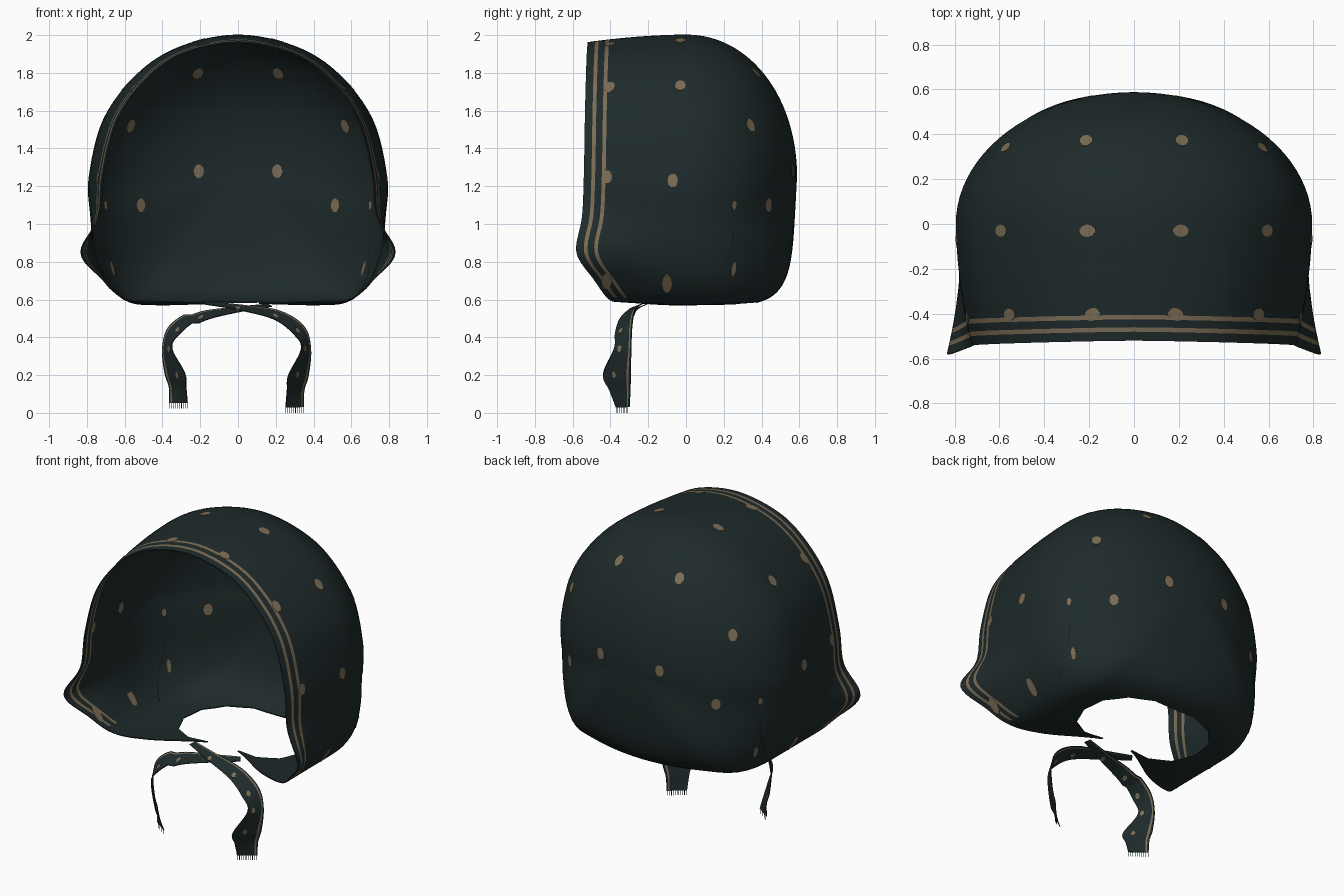
import bpy, math
from mathutils import Vector
from mathutils.bvhtree import BVHTree

if "Cube" in bpy.data.objects:
    bpy.data.objects.remove(bpy.data.objects["Cube"])


def material(name, rgb):
    m = bpy.data.materials.new(name)
    m.use_nodes = True
    m.diffuse_color = (*rgb, 1)
    b = m.node_tree.nodes["Principled BSDF"]
    b.inputs["Base Color"].default_value = (*rgb, 1)
    b.inputs["Roughness"].default_value = 0.9
    return m


CLOTH = material("dark teal cloth", (0.0135, 0.0235, 0.024))
TAN = material("tan print", (0.2, 0.152, 0.09))
SEAM = material("dark seam", (0.006, 0.01, 0.011))


def make(name, verts, faces, mats, rule=None):
    me = bpy.data.meshes.new(name)
    me.from_pydata(verts, [], faces)
    for m in mats:
        me.materials.append(m)
    if rule:
        for p in me.polygons:
            p.material_index = rule(p.index)
    ob = bpy.data.objects.new(name, me)
    bpy.context.collection.objects.link(ob)
    return ob


def activate(ob):
    bpy.ops.object.select_all(action="DESELECT")
    ob.select_set(True)
    bpy.context.view_layer.objects.active = ob


def smooth(ob):
    activate(ob)
    bpy.ops.object.shade_smooth_by_angle(angle=math.radians(40))


def solidify(ob, thickness):
    mod = ob.modifiers.new("thickness", "SOLIDIFY")
    mod.thickness, mod.offset = thickness, 0
    activate(ob)
    bpy.ops.object.modifier_apply(modifier=mod.name)


def spline(points, steps, closed=False):
    """Smooth curve through the points."""
    p = [Vector(q) for q in points]
    if closed:
        p = p[-1:] + p + p[:2]
    else:
        p = [2 * p[0] - p[1]] + p + [2 * p[-1] - p[-2]]
    out = []
    for a, b, c, d in zip(p, p[1:], p[2:], p[3:]):
        for i in range(steps):
            t = i / steps
            out.append(b + 0.5 * t * (c - a + t * (2 * a - 5 * b + 4 * c - d
                                                   + t * (3 * (b - c) + d - a))))
    return out if closed else out + [p[-2]]


# Half outlines from crown to under the chin: face rim, and widest body section
rim_half = [(0, -.52, 1.96), (.295, -.525, 1.9), (.49, -.53, 1.76), (.635, -.535, 1.555),
            (.71, -.54, 1.27), (.735, -.55, 1.04), (.832, -.58, .85), (.72, -.49, .71),
            (.6, -.41, .605), (.4, -.34, .59), (0, -.13, .58)]
body_half = [(0, 0, 2), (.3, 0, 1.94), (.525, 0, 1.8), (.71, 0, 1.556),
             (.787, 0, 1.25), (.78, 0, 1.05), (.755, 0, .85), (.69, 0, .69),
             (.58, 0, .59), (.4, 0, .572), (0, 0, .57)]


def loop(half):
    return spline(half + [(-x, y, z) for x, y, z in half[-2:0:-1]], 6, closed=True)


rim, body = loop(rim_half), loop(body_half)
N = len(rim)
CENTRE = Vector((0, 0, 1.25))
BACK = 0.585
stripe_rows = [0, .04, .06, .095, .115]
rows = []
# Front part: blends from the flared rim to the body section
for k in range(10):
    row = []
    for r, b in zip(rim, body):
        depth = -r.y
        d = stripe_rows[k] if k < 5 else .115 + (depth - .115) * (k - 4) / 5
        w = max(0, 1 - d / depth) ** 1.8
        p = b.lerp(r, w)
        p.y = r.y + d
        row.append(p)
    rows.append(row)
# Back part: rounded like an egg, squarer towards the nape and leaning in below
BACK_ROWS = 22
for k in range(1, BACK_ROWS):
    t = math.pi / 2 * k / BACK_ROWS
    row = []
    for b in body:
        rel = b - CENTRE
        s = rel.z / rel.length
        n = 2 + (.05 * s if s > 0 else 3.5 * s ** 4)
        p = CENTRE + rel * math.cos(t) ** (2 / n)
        lean = 1 - .09 * max(0, CENTRE.z - p.z)
        p.y = BACK * lean * math.sin(t) ** (2 / n)
        row.append(p)
    rows.append(row)

verts = [v for row in rows for v in row] + [Vector((0, BACK, CENTRE.z))]
faces = [(k * N + i, k * N + (i + 1) % N, (k + 1) * N + (i + 1) % N, (k + 1) * N + i)
         for k in range(len(rows) - 1) for i in range(N)]
last = (len(rows) - 1) * N
faces += [(last + i, last + (i + 1) % N, len(verts) - 1) for i in range(N)]
# Two printed stripes follow the rim and stop short of the chin tabs
shell = make("bonnet_shell", verts, faces, [CLOTH, TAN],
             lambda i: int(i // N in (1, 3) and rim[i % N].z > .62))
surface = BVHTree.FromPolygons(verts, faces)
solidify(shell, .006)

# Neck opening, with a gap between the two pointed chin tabs
half = [(.12, -.7), (.11, -.15), (.24, -.16), (.36, -.09), (.42, .05),
        (.4, .2), (.3, .31), (.15, .37)]
plan = half + [(-x, y) for x, y in reversed(half)]
n = len(plan)
cutter = make("neck_cutter", [(x, y, z) for z in (.4, .67) for x, y in plan],
              [tuple(range(n))[::-1], tuple(range(n, 2 * n))]
              + [(i, (i + 1) % n, n + (i + 1) % n, n + i) for i in range(n)], [CLOTH])
cutter.hide_render = True
cutter.hide_set(True)
cut = shell.modifiers.new("neck", "BOOLEAN")
cut.object, cut.operation, cut.solver = cutter, "DIFFERENCE", "EXACT"
activate(shell)
bpy.ops.object.modifier_apply(modifier=cut.name)
smooth(shell)


def dot(name, tree, target, rx=.028, rz=.037):
    """Thin printed spot, showing on both faces of the cloth."""
    co, normal, _, _ = tree.find_nearest(Vector(target))
    q = normal.to_track_quat("Z", "Y")
    ring = [(rx * math.cos(a), rz * math.sin(a))
            for a in (math.tau * i / 10 for i in range(10))]
    vs = [co + q @ Vector((x, y, z)) for z in (-.0049, .0049) for x, y in ring]
    fs = [tuple(range(10))[::-1], tuple(range(10, 20))]
    fs += [(i, (i + 1) % 10, 10 + (i + 1) % 10, 10 + i) for i in range(10)]
    make(name, vs, fs, [TAN])


spots = [(.21, -.03, 1.98), (.6, -.03, 1.74), (.21, .36, 1.79), (.57, .34, 1.52),
         (.21, .57, 1.28), (.5, .41, 1.1), (.79, -.07, 1.23),
         (.19, -.405, 1.97), (.56, -.405, 1.73), (.76, -.42, 1.25)]
for side, label in ((1, "left"), (-1, "right")):
    for x, y, z in spots:
        dot("spot_" + label, surface, (side * x, y, z))
    # Spots stretched or pinched by the gathered cloth near the neck
    for x, y, z, rx, rz in ((.72, -.42, .69, .026, .055), (.7, -.1, .68, .026, .06),
                            (.7, .25, 1.1, .014, .024), (.65, .24, .77, .014, .04)):
        dot("stretched_spot_" + label, surface, (side * x, y, z), rx, rz)

    # Stitched dart on the side of the neck
    cu = bpy.data.curves.new("dart_" + label, "CURVE")
    cu.dimensions = "3D"
    cu.bevel_depth = .004
    cu.bevel_resolution = 1
    path = spline([(.62, .08, .6), (.7, .18, .74), (.72, .25, .85), (.73, .27, .97)], 6)
    sp = cu.splines.new("POLY")
    sp.points.add(len(path) - 1)
    for pt, v in zip(sp.points, path):
        co = surface.find_nearest(Vector((side * v.x, v.y, v.z)))[0]
        pt.co = (*co, 1)
    cu.materials.append(SEAM)
    bpy.context.collection.objects.link(bpy.data.objects.new("dart_" + label, cu))

# Chin ties: each starts at one tab, crosses over and hangs on the other side
centre = [(-.17, -.22, .582), (0, -.27, .56), (.2, -.31, .52), (.32, -.33, .44),
          (.36, -.335, .34), (.32, -.365, .2), (.305, -.35, .12), (.3, -.335, .03)]
width = [(.01, .015, .006), (.01, .028, .012), (.015, .04, .022), (.028, .045, .02),
         (.025, .045, 0), (.053, .072, 0), (.045, .055, 0), (.048, .035, 0)]
columns = [-1, -.85, -.7, 0, .7, .85, 1]
C = len(columns)
for side, label in ((1, "left"), (-1, "right")):
    c, w = spline(centre, 6), spline(width, 6)
    vs = []
    for p, h in zip(c, w):
        lift = .025 * max(0, .4 - p.z) / .4 if side < 0 else 0
        under = .012 if side < 0 and p.z > .5 else 0
        spread = .015 if side < 0 and p.z < .5 else 0
        for u in columns:
            v = p + h * u
            vs.append(Vector((side * (v.x + spread), v.y, v.z + lift - under)))
    fs = [(k * C + i, k * C + i + 1, (k + 1) * C + i + 1, (k + 1) * C + i)
          for k in range(len(c) - 1) for i in range(C - 1)]
    tie = make("chin_tie_" + label, vs, fs, [CLOTH, TAN],
               lambda i: int(i % (C - 1) == 4))
    tree = BVHTree.FromPolygons(vs, fs)
    solidify(tie, .005)
    smooth(tie)
    for x, y, z in centre[1:6]:
        dot("tie_spot_" + label, tree, (side * x, y - .02, z), .013, .018)

    # Frayed threads on the cut end
    a, b = vs[-C], vs[-1]
    tv, tf = [], []
    for i in range(10):
        for t, dz in ((0, 0), (.03, 0), (.03, -.03), (0, -.03)):
            tv.append(a.lerp(b, min(1, i / 9.4 + t)) + Vector((0, 0, dz)))
        tf.append(tuple(range(4 * i, 4 * i + 4)))
    make("fringe_" + label, tv, tf, [CLOTH])
